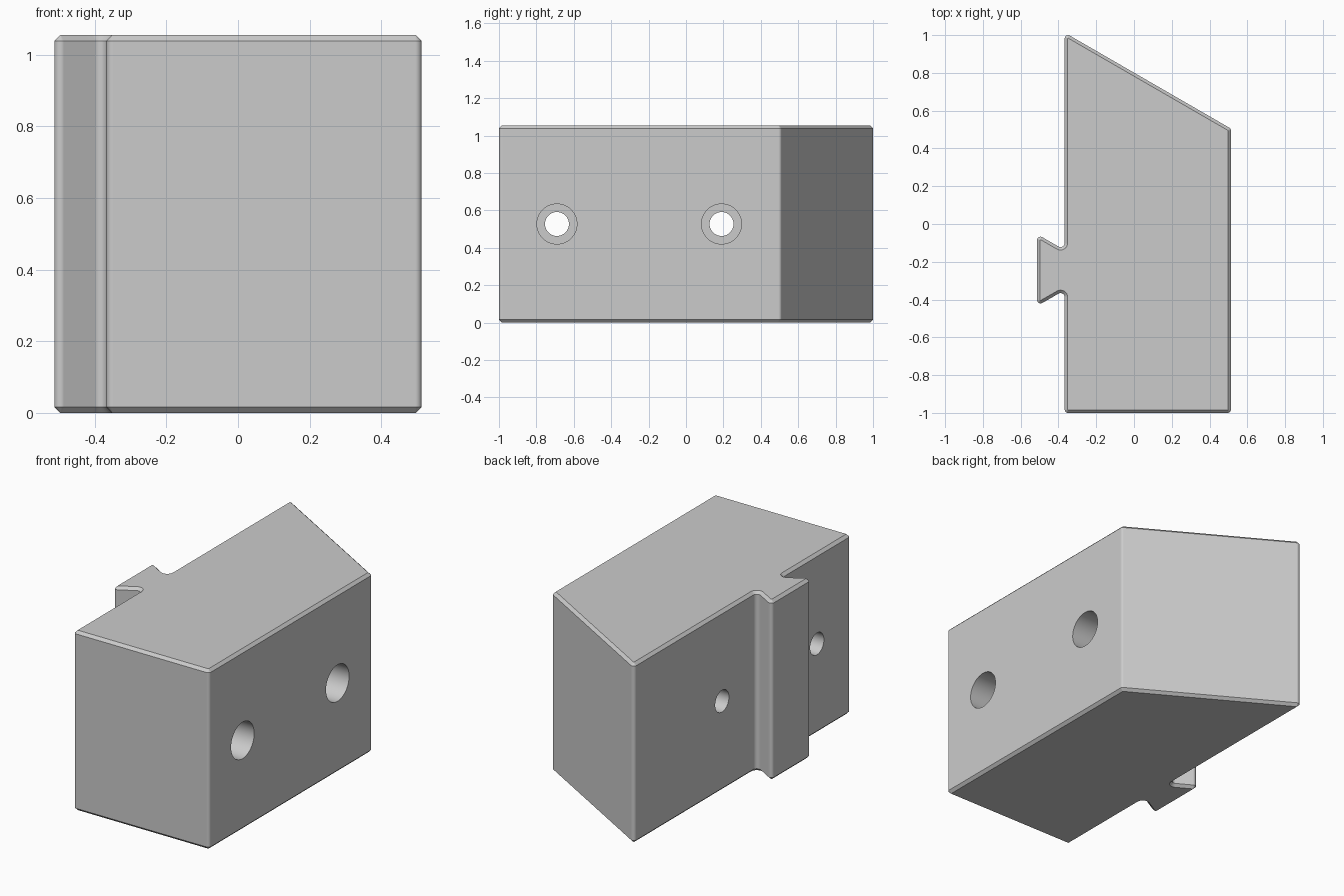
import bpy, bmesh, math
from mathutils import Vector, Matrix

default = bpy.data.objects.get("Cube")
if default:
    bpy.data.objects.remove(default)

HEIGHT, CHAMFER = 1.055, 0.016
LEFT, RIGHT, TAIL = 0.513, -0.367, -0.513
TAIL_Y, TIP_HALF, NECK_HALF = -0.244, 0.19, 0.106
ROUND, FILLET, STEPS = 0.018, 0.022, 8

grey = bpy.data.materials.new("light grey")
grey.use_nodes = True
colour = (0.6, 0.6, 0.6, 1)
grey.diffuse_color = colour
grey.node_tree.nodes["Principled BSDF"].inputs["Base Color"].default_value = colour

# Plan outline, counter-clockwise, slanted back and dovetail on the right side
outline = [Vector(p) for p in (
    (RIGHT, -1), (LEFT, -1), (LEFT, 0.505), (RIGHT, 1.013),
    (RIGHT, TAIL_Y + NECK_HALF), (TAIL, TAIL_Y + TIP_HALF),
    (TAIL, TAIL_Y - TIP_HALF), (RIGHT, TAIL_Y - NECK_HALF))]


def rounded(points, inset):
    """Outline with rounded corners, moved inwards by inset."""
    result = []
    for i, p in enumerate(points):
        a = (points[i - 1] - p).normalized()
        b = (points[(i + 1) % len(points)] - p).normalized()
        convex = a.x * b.y - a.y * b.x < 0
        r = ROUND if convex else FILLET
        half = a.angle(b) / 2
        centre = p + (a + b).normalized() * (r / math.sin(half))
        start = p + a * (r / math.tan(half)) - centre
        sweep = (math.pi - 2 * half) * (1 if convex else -1)
        size = (r - inset if convex else r + inset) / r
        for k in range(STEPS + 1):
            turn = Matrix.Rotation(sweep * k / STEPS, 2)
            result.append(centre + (turn @ start) * size)
    return result


def finish(bm, name):
    bmesh.ops.recalc_face_normals(bm, faces=bm.faces)
    mesh = bpy.data.meshes.new(name)
    bm.to_mesh(mesh)
    bm.free()
    mesh.materials.append(grey)
    obj = bpy.data.objects.new(name, mesh)
    bpy.context.collection.objects.link(obj)
    return obj


def skin(rings, name):
    """Closed solid through a stack of matching rings."""
    bm = bmesh.new()
    loops = [[bm.verts.new(p) for p in ring] for ring in rings]
    n = len(loops[0])
    for low, high in zip(loops, loops[1:]):
        for i in range(n):
            j = (i + 1) % n
            bm.faces.new((low[i], low[j], high[j], high[i]))
    bm.faces.new(loops[0][::-1])
    bm.faces.new(loops[-1])
    return finish(bm, name)


# Block with chamfered top and bottom rims
levels = ((0, CHAMFER), (CHAMFER, 0), (HEIGHT - CHAMFER, 0), (HEIGHT, CHAMFER))
block = skin([[(p.x, p.y, z) for p in rounded(outline, inset)]
              for z, inset in levels], "dovetail_block")


# Counterbored screw holes
def circle(x, y, radius, sides=64):
    return [(x, y + radius * math.cos(math.tau * k / sides),
             HEIGHT / 2 + radius * math.sin(math.tau * k / sides))
            for k in range(sides)]


SHANK, HEAD, SHOULDER = 0.064, 0.107, 0.0
bpy.context.view_layer.objects.active = block
block.select_set(True)
for y in (-0.69, 0.19):
    cutter = skin([circle(-0.6, y, SHANK), circle(SHOULDER, y, SHANK),
                   circle(SHOULDER, y, HEAD), circle(0.6, y, HEAD)],
                  "screw_hole_cutter")
    cutter.hide_render = True
    cut = block.modifiers.new("screw hole", "BOOLEAN")
    cut.operation, cut.solver, cut.object = "DIFFERENCE", "EXACT", cutter
    bpy.ops.object.modifier_apply(modifier=cut.name)
    bpy.data.objects.remove(cutter)

# Smooth rounds with flat main faces
bpy.ops.object.shade_smooth_by_angle(angle=math.radians(30))
weighted = block.modifiers.new("flat faces", "WEIGHTED_NORMAL")
weighted.keep_sharp = True
